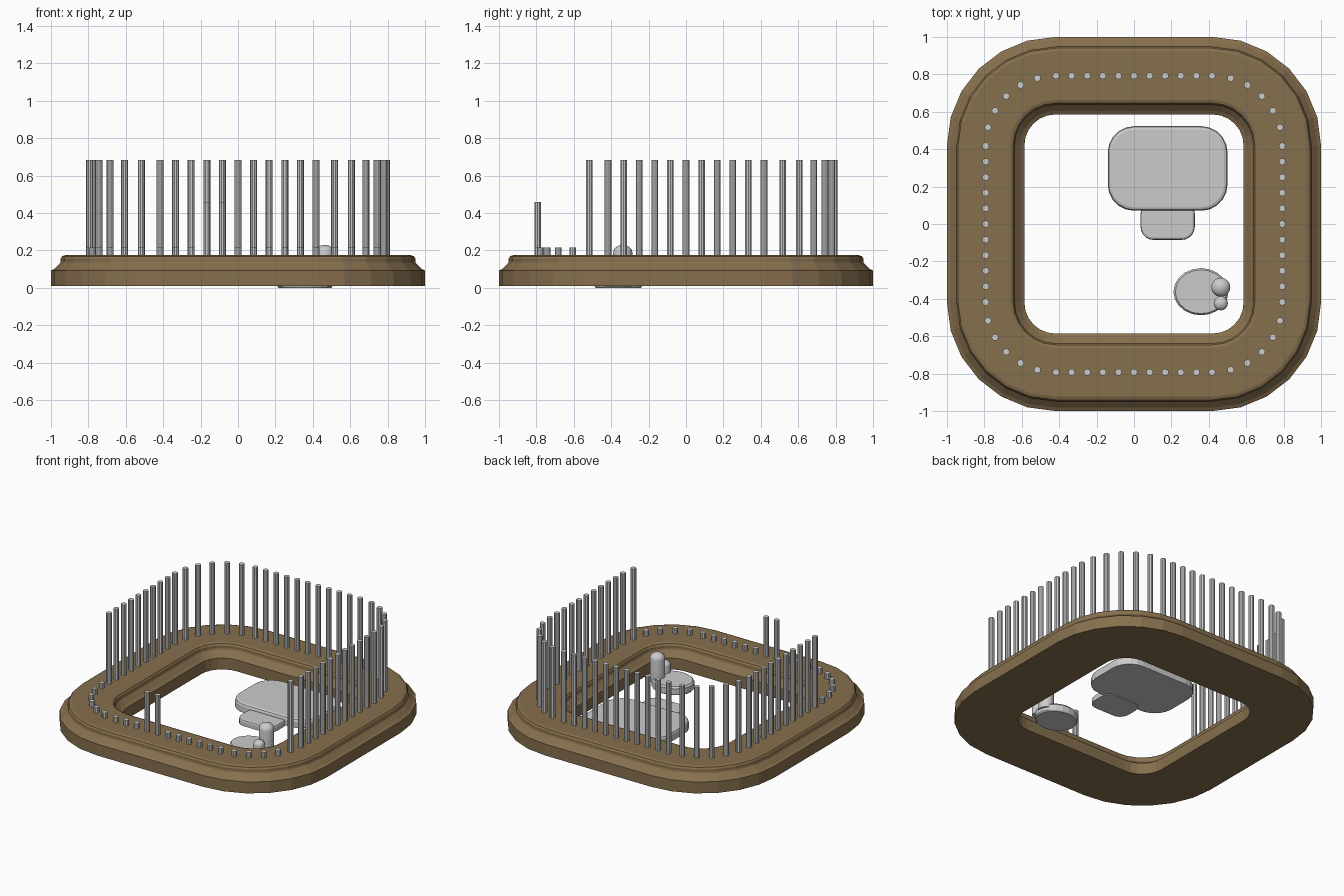
import bpy, bmesh
from math import sin, cos, pi, radians

if "Cube" in bpy.data.objects:
    bpy.data.objects.remove(bpy.data.objects["Cube"])

brown = bpy.data.materials.new("wood_brown")
brown.diffuse_color = (0.24, 0.16, 0.075, 1)
brown.use_nodes = True
brown.node_tree.nodes["Principled BSDF"].inputs["Base Color"].default_value = brown.diffuse_color


def rounded_rect(hx, hy, r, seg):
    """Counter-clockwise outline with rounded corners, centred on the origin."""
    pts = []
    for i, (sx, sy) in enumerate([(1, 1), (-1, 1), (-1, -1), (1, -1)]):
        for k in range(seg + 1):
            a = pi / 2 * (i + k / seg)
            pts.append((sx * (hx - r) + r * cos(a), sy * (hy - r) + r * sin(a)))
    return pts


def add_object(name, verts, faces, mat=None):
    me = bpy.data.meshes.new(name)
    me.from_pydata(verts, [], faces)
    bm = bmesh.new()
    bm.from_mesh(me)
    bmesh.ops.recalc_face_normals(bm, faces=bm.faces)
    bm.to_mesh(me)
    bm.free()
    ob = bpy.data.objects.new(name, me)
    bpy.context.collection.objects.link(ob)
    if mat:
        me.materials.append(mat)
    return ob


def loft(name, loops, closed=False, mat=None):
    """Skin a list of equal-length 3D loops, capped unless closed on itself."""
    n, m = len(loops[0]), len(loops)
    verts = [p for lp in loops for p in lp]
    faces = []
    for j in range(m if closed else m - 1):
        b, t = j * n, (j + 1) % m * n
        faces += [(b + i, b + (i + 1) % n, t + (i + 1) % n, t + i) for i in range(n)]
    if not closed:
        faces += [tuple(range(n))[::-1], tuple(range((m - 1) * n, m * n))]
    return add_object(name, verts, faces, mat)


# Base ring: a moulded profile swept round a rounded square
MID, CORE = 0.793, 0.42
half = [(0.207, 0.01), (0.207, 0.092), (0.188, 0.103), (0.158, 0.132),
        (0.155, 0.142), (0.155, 0.157), (0.147, 0.169), (0.130, 0.175)]
profile = half + [(-d, z) for d, z in reversed(half)]
loft("base_ring",
     [[(x, y, z) for x, y in rounded_rect(MID + d, MID + d, MID + d - CORE, 6)]
      for d, z in profile], closed=True, mat=brown)


# Bars: 11 per side plus 5 round each corner
def bar_spots():
    for q in range(4):
        c, s = round(cos(q * pi / 2)), round(sin(q * pi / 2))
        side = [(MID, -0.417 + 0.0834 * i) for i in range(11)]
        r = MID - CORE
        side += [(CORE + r * cos(radians(15 * k)), CORE + r * sin(radians(15 * k)))
                 for k in range(1, 6)]
        for x, y in side:
            yield x * c - y * s, x * s + y * c


def bar_top(x, y):
    if y < -0.75 and -0.2 < x < -0.05:
        return 0.46                       # two half-height bars
    if y < -0.55 or (x < 0 and y < -0.38):
        return 0.215                      # broken stubs
    return 0.685


groups = {}
for x, y in bar_spots():
    groups.setdefault(bar_top(x, y), []).append((x, y))
for top, name in [(0.685, "tall_bars"), (0.46, "half_bars"), (0.215, "bar_stubs")]:
    verts, faces, N = [], [], 10
    for x, y in groups[top]:
        b = len(verts)
        for z in (0.12, top):
            verts += [(x + 0.0185 * cos(2 * pi * i / N), y + 0.0185 * sin(2 * pi * i / N), z)
                      for i in range(N)]
        faces += [(b + i, b + (i + 1) % N, b + N + (i + 1) % N, b + N + i) for i in range(N)]
        faces += [tuple(b + i for i in range(N))[::-1], tuple(b + N + i for i in range(N))]
    add_object(name, verts, faces)


# Floor pads with softened top edges
def pad(name, cx, cy, hx, hy, r, z0, z1, bev):
    steps = [(0, z0), (0, z1 - bev), (0.3 * bev, z1 - 0.3 * bev), (bev, z1)]
    loft(name, [[(cx + x, cy + y, z) for x, y in rounded_rect(hx - d, hy - d, r - d, 5)]
                for d, z in steps])


pad("large_pad", 0.18, 0.297, 0.32, 0.226, 0.14, 0.018, 0.08, 0.018)
pad("small_pad", 0.18, 0.02, 0.145, 0.105, 0.07, 0.012, 0.055, 0.012)


# Oval plate and two round-topped posts
def round_part(name, cx, cy, rx, ry, steps, n):
    loft(name, [[(cx + rx * f * cos(2 * pi * i / n), cy + ry * f * sin(2 * pi * i / n), z)
                 for i in range(n)] for f, z in steps])


def post(name, cx, cy, r, z0, z1):
    h = r * 0.8
    dome = [(cos(a), z1 - h + h * sin(a)) for a in (radians(15 * k) for k in range(6))]
    round_part(name, cx, cy, r, r, [(1, z0)] + dome + [(0.08, z1)], 16)
    bpy.ops.object.select_all(action='DESELECT')
    ob = bpy.data.objects[name]
    ob.select_set(True)
    bpy.context.view_layer.objects.active = ob
    bpy.ops.object.shade_smooth_by_angle(angle=radians(35))


round_part("oval_plate", 0.358, -0.362, 0.147, 0.126,
           [(0.96, 0.0), (1, 0.008), (1, 0.048), (0.93, 0.06)], 20)
post("tall_post", 0.464, -0.338, 0.051, 0.03, 0.23)
post("short_post", 0.464, -0.424, 0.038, 0.03, 0.14)
